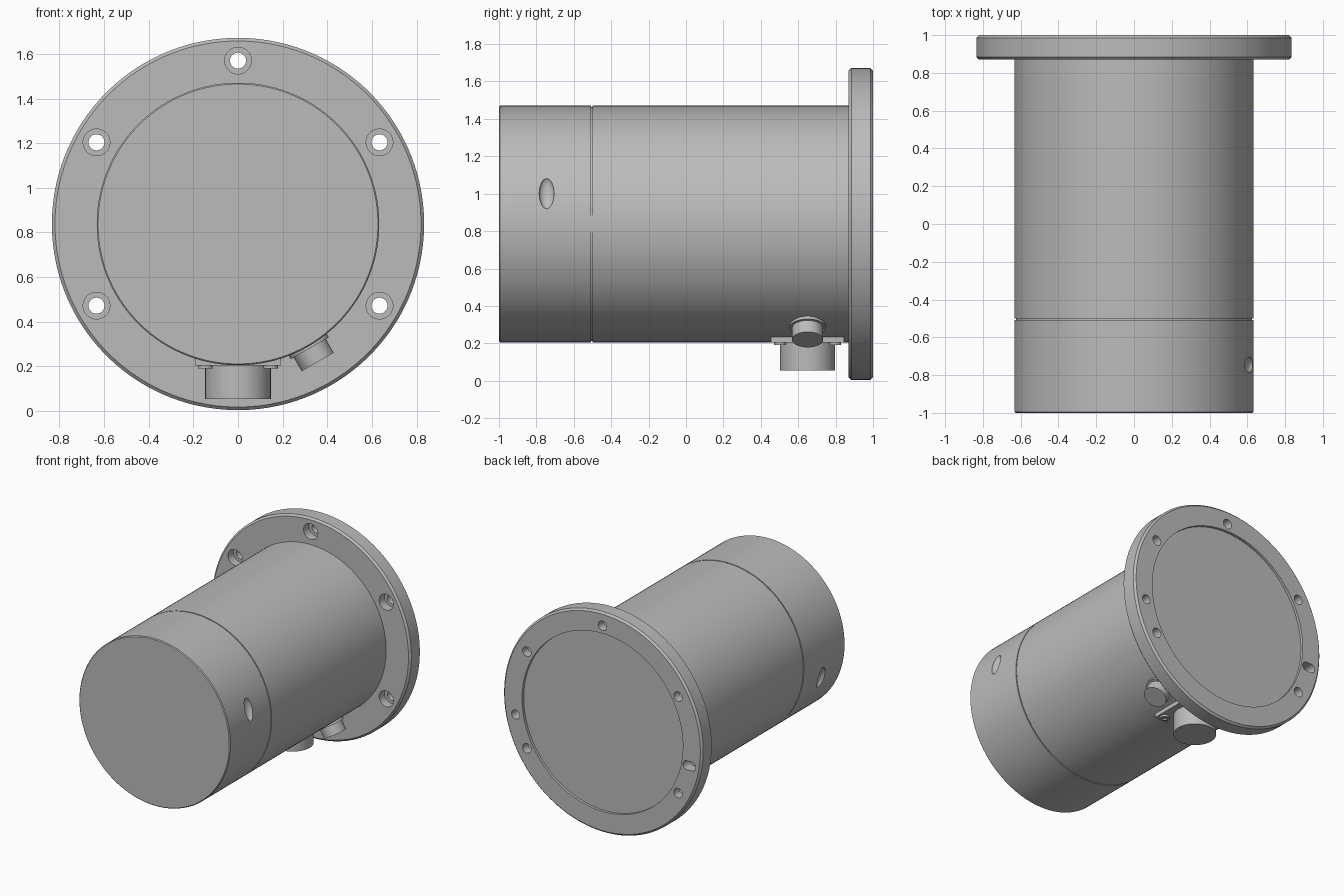
import bpy, bmesh, math
from mathutils import Matrix, Vector

CZ = 0.838          # height of the main axis
BODY_R = 0.633
FLANGE_R = 0.834
PORT_Y = 0.65       # position of the ports along the axis

default = bpy.data.objects.get("Cube")
if default:
    bpy.data.objects.remove(default)

metal = bpy.data.materials.new("plain_grey_metal")
metal.use_nodes = True
grey = (0.5, 0.5, 0.5, 1)
metal.diffuse_color = grey
metal.node_tree.nodes["Principled BSDF"].inputs["Base Color"].default_value = grey


def lathe(bm, profile, origin, direction, seg=48, stretch=0.0):
    """Turn (radius, distance) points about an axis and cap both ends."""
    turn = Vector(direction).to_track_quat('Z', 'Y').to_matrix().to_4x4()
    mat = Matrix.Translation(origin) @ turn
    rings = []
    for r, h in profile:
        ring = []
        for i in range(seg):
            a = (i + 0.5) * math.tau / seg
            x = r * math.cos(a) + math.copysign(stretch, math.cos(a))
            ring.append(bm.verts.new(mat @ Vector((x, r * math.sin(a), h))))
        rings.append(ring)
    for a, b in zip(rings, rings[1:]):
        for i in range(seg):
            j = (i + 1) % seg
            bm.faces.new((a[i], a[j], b[j], b[i]))
    bm.faces.new(rings[0][::-1])
    bm.faces.new(rings[-1])


def finish(bm, name):
    bmesh.ops.recalc_face_normals(bm, faces=bm.faces[:])
    mesh = bpy.data.meshes.new(name)
    bm.to_mesh(mesh)
    bm.free()
    mesh.materials.append(metal)
    obj = bpy.data.objects.new(name, mesh)
    bpy.context.collection.objects.link(obj)
    return obj


def turned(name, profile, origin, direction, seg=48):
    bm = bmesh.new()
    lathe(bm, profile, origin, direction, seg)
    return finish(bm, name)


def activate(obj):
    bpy.ops.object.select_all(action='DESELECT')
    obj.select_set(True)
    bpy.context.view_layer.objects.active = obj


def carve(obj, cutter_bm):
    cutter = finish(cutter_bm, obj.name + "_cutter")
    cutter.hide_render = True
    mod = obj.modifiers.new("holes", 'BOOLEAN')
    mod.operation = 'DIFFERENCE'
    mod.solver = 'EXACT'
    mod.object = cutter
    activate(obj)
    bpy.ops.object.modifier_apply(modifier=mod.name)
    bpy.data.objects.remove(cutter)


def on_axis(radius, degrees, y):
    a = math.radians(degrees)
    return Vector((radius * math.cos(a), y, CZ + radius * math.sin(a)))


AXIS = (0, 1, 0)
centre = Vector((0, 0, CZ))

# Housing with front chamfer and a fine parting groove
body = turned("housing", [
    (BODY_R - 0.006, -1), (BODY_R, -0.994), (BODY_R, -0.508),
    (BODY_R - 0.008, -0.508), (BODY_R - 0.008, -0.5), (BODY_R, -0.5),
    (BODY_R, 0.88)], centre, AXIS, 128)

# Two opposed shallow grip dimples
bm = bmesh.new()
for angle in (15, 195):
    place = (Matrix.Translation(on_axis(BODY_R, angle, -0.745))
             @ Matrix.Rotation(-math.radians(angle), 4, 'Y')
             @ Matrix.Diagonal((0.03, 0.04, 0.085, 1)))
    bmesh.ops.create_uvsphere(bm, u_segments=32, v_segments=16, radius=1, matrix=place)
carve(body, bm)

# Mounting flange, chamfered, with a shallow recess in the back
flange = turned("mounting_flange", [
    (FLANGE_R - 0.014, 0.87), (FLANGE_R, 0.884), (FLANGE_R, 0.986),
    (FLANGE_R - 0.014, 1), (0.674, 1), (0.674, 0.98)], centre, AXIS, 128)

# Counterbored bolt holes, a blind locating hole and a blind slot
bm = bmesh.new()
for angle in (-30, 30, 90, 150, 210):
    lathe(bm, [(0.06, -0.03), (0.06, 0.065), (0.036, 0.065), (0.036, 0.2)],
          on_axis(0.732, angle, 0.87), AXIS, 32)
for angle, stretch in ((-10.5, 0), (190.5, 0.02)):
    lathe(bm, [(0.034, -0.08), (0.034, 0.05)],
          on_axis(0.74, angle, 1), AXIS, 32, stretch)
carve(flange, bm)

# Square plate under the housing
bm = bmesh.new()
bmesh.ops.create_cube(bm, size=1, matrix=Matrix.Translation((0, PORT_Y, 0.22))
                      @ Matrix.Diagonal((0.385, 0.39, 0.032, 1)))
finish(bm, "port_plate")

# Main downward port
turned("main_port", [(0.147, 0), (0.147, 0.155)], (0, PORT_Y, 0.21), (0, 0, -1), 64)

# Four socket-head plate screws
for sx in (-1, 1):
    for sy in (-1, 1):
        turned("plate_screw", [(0.033, 0), (0.033, 0.02), (0.017, 0.02), (0.017, 0.01)],
               (sx * 0.147, PORT_Y + sy * 0.147, 0.21), (0, 0, -1), 24)

# Slanted side port with a thin collar
slant = on_axis(1, -60, 0) - centre
turned("side_port", [(0.098, 0.58), (0.098, 0.643), (0.083, 0.643), (0.083, 0.714)],
       Vector((0, PORT_Y, CZ)), slant, 48)

# Smooth the round walls and keep the edges crisp
for obj in bpy.context.scene.objects:
    if obj.type == 'MESH' and metal.name in obj.data.materials:
        activate(obj)
        bpy.ops.object.shade_smooth_by_angle(angle=math.radians(25))
